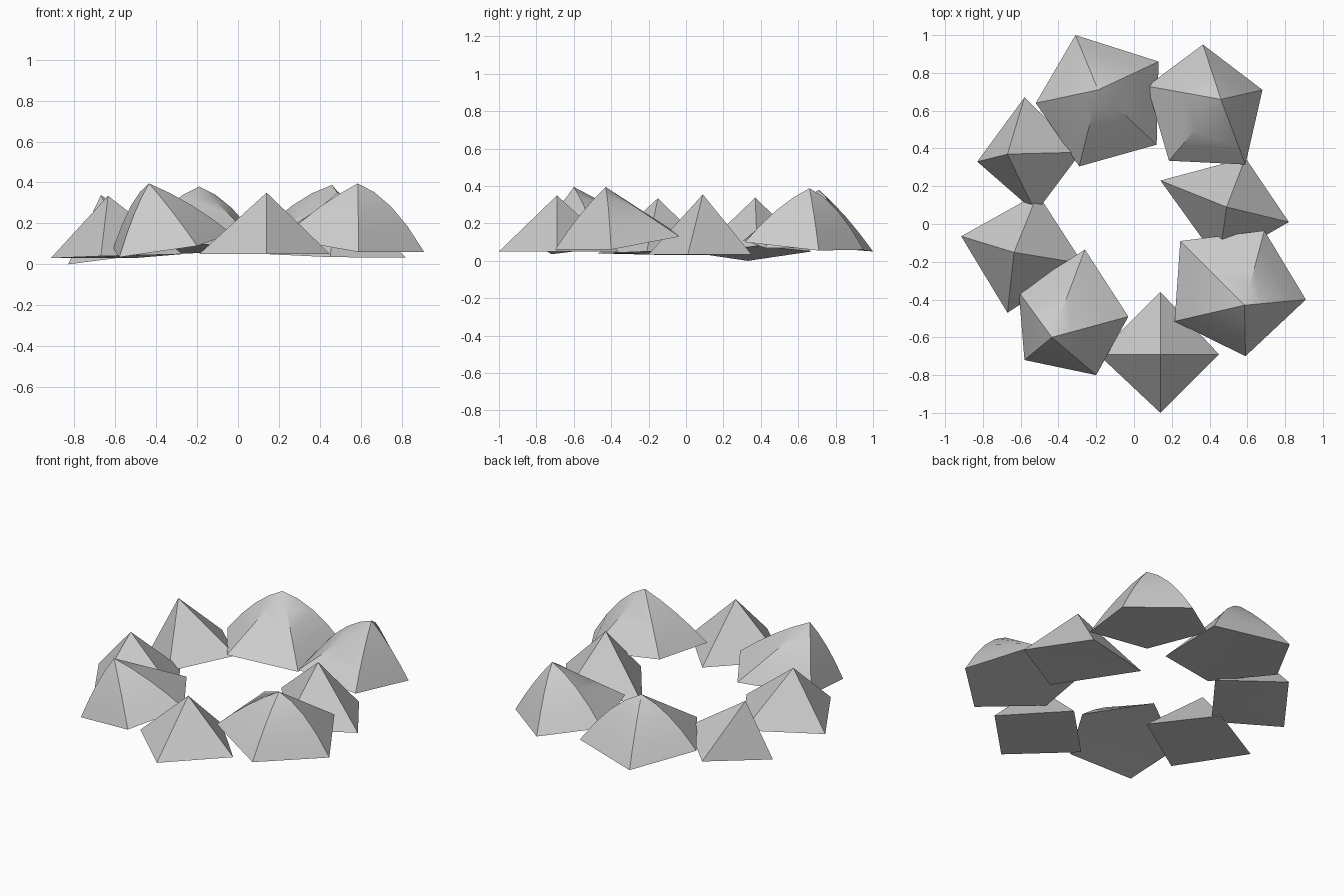
import bpy, math


def rock(name, apex, corners, smooth=False):
    """Pointed stone: apex, ridges that may bulge halfway, and a base fan.
    Each corner is (x, y, z, bulge)."""
    n = len(corners)
    steps = 4 if smooth else 1
    verts = [apex]
    for k in range(1, steps + 1):
        t = k / steps
        for x, y, z, b in corners:
            lift = b * 4 * t * (1 - t)
            verts.append((apex[0] + (x - apex[0]) * t,
                          apex[1] + (y - apex[1]) * t,
                          apex[2] + (z - apex[2]) * t + lift))
    faces = []
    for i in range(n):
        j = (i + 1) % n
        faces.append((0, 1 + j, 1 + i))
        for k in range(steps - 1):
            a, c = 1 + k * n, 1 + (k + 1) * n
            faces.append((a + i, a + j, c + j, c + i))
    # base fan around the middle of the corners
    base = 1 + (steps - 1) * n
    verts.append(tuple(sum(c[q] for c in corners) / n for q in range(3)))
    mid = len(verts) - 1
    for i in range(n):
        faces.append((mid, base + i, base + (i + 1) % n))
    me = bpy.data.meshes.new(name)
    me.from_pydata(verts, [], faces)
    ob = bpy.data.objects.new(name, me)
    bpy.context.collection.objects.link(ob)
    bpy.context.view_layer.objects.active = ob
    ob.select_set(True)
    bpy.ops.object.mode_set(mode='EDIT')
    bpy.ops.mesh.select_all(action='SELECT')
    bpy.ops.mesh.normals_make_consistent(inside=False)
    bpy.ops.object.mode_set(mode='OBJECT')
    if smooth:
        bpy.ops.object.shade_smooth_by_angle(angle=math.radians(30))
    ob.select_set(False)


# four-sided stones
rock("front_stone", (0.14, -0.69, 0.35),
     [(0.14, -0.36, 0.05, 0), (-0.19, -0.69, 0.05, 0),
      (0.14, -1.0, 0.05, 0), (0.45, -0.69, 0.05, 0)])
rock("left_stone", (-0.635, -0.15, 0.335),
     [(-0.51, 0.16, 0.03, 0), (-0.915, -0.065, 0.03, 0),
      (-0.67, -0.47, 0.04, 0), (-0.27, -0.21, 0.05, 0)])
rock("back_left_stone", (-0.67, 0.37, 0.338),
     [(-0.58, 0.67, 0.05, 0), (-0.83, 0.33, 0.0, 0),
      (-0.52, 0.06, 0.04, 0), (-0.28, 0.38, 0.08, 0)])
rock("right_stone", (0.49, 0.09, 0.355),
     [(0.59, 0.35, 0.035, 0), (0.14, 0.23, 0.05, 0),
      (0.45, -0.2, 0.035, 0), (0.82, 0.01, 0.033, 0)])

# five-sided rounded stones
rock("back_stone", (-0.19, 0.71, 0.38),
     [(-0.31, 1.0, 0.05, 0.02), (-0.52, 0.64, 0.09, 0.04),
      (-0.29, 0.305, 0.11, 0.0), (0.12, 0.42, 0.07, 0.01),
      (0.13, 0.86, 0.07, 0.05)], True)
rock("back_right_stone", (0.46, 0.66, 0.388),
     [(0.365, 0.95, 0.06, 0.05), (0.07, 0.73, 0.107, 0.04),
      (0.185, 0.335, 0.133, 0.0), (0.59, 0.315, 0.1, 0.03),
      (0.68, 0.71, 0.055, 0.02)], True)
rock("front_right_stone", (0.585, -0.43, 0.395),
     [(0.69, -0.035, 0.13, 0.0), (0.245, -0.09, 0.175, 0.0),
      (0.215, -0.515, 0.126, 0.02), (0.59, -0.70, 0.06, 0.02),
      (0.91, -0.40, 0.06, 0.055)], True)
rock("front_left_stone", (-0.435, -0.60, 0.395),
     [(-0.26, -0.135, 0.15, 0.0), (-0.61, -0.36, 0.08, 0.05),
      (-0.58, -0.72, 0.035, 0.03), (-0.20, -0.80, 0.09, 0.01),
      (-0.03, -0.49, 0.15, 0.02)], True)
